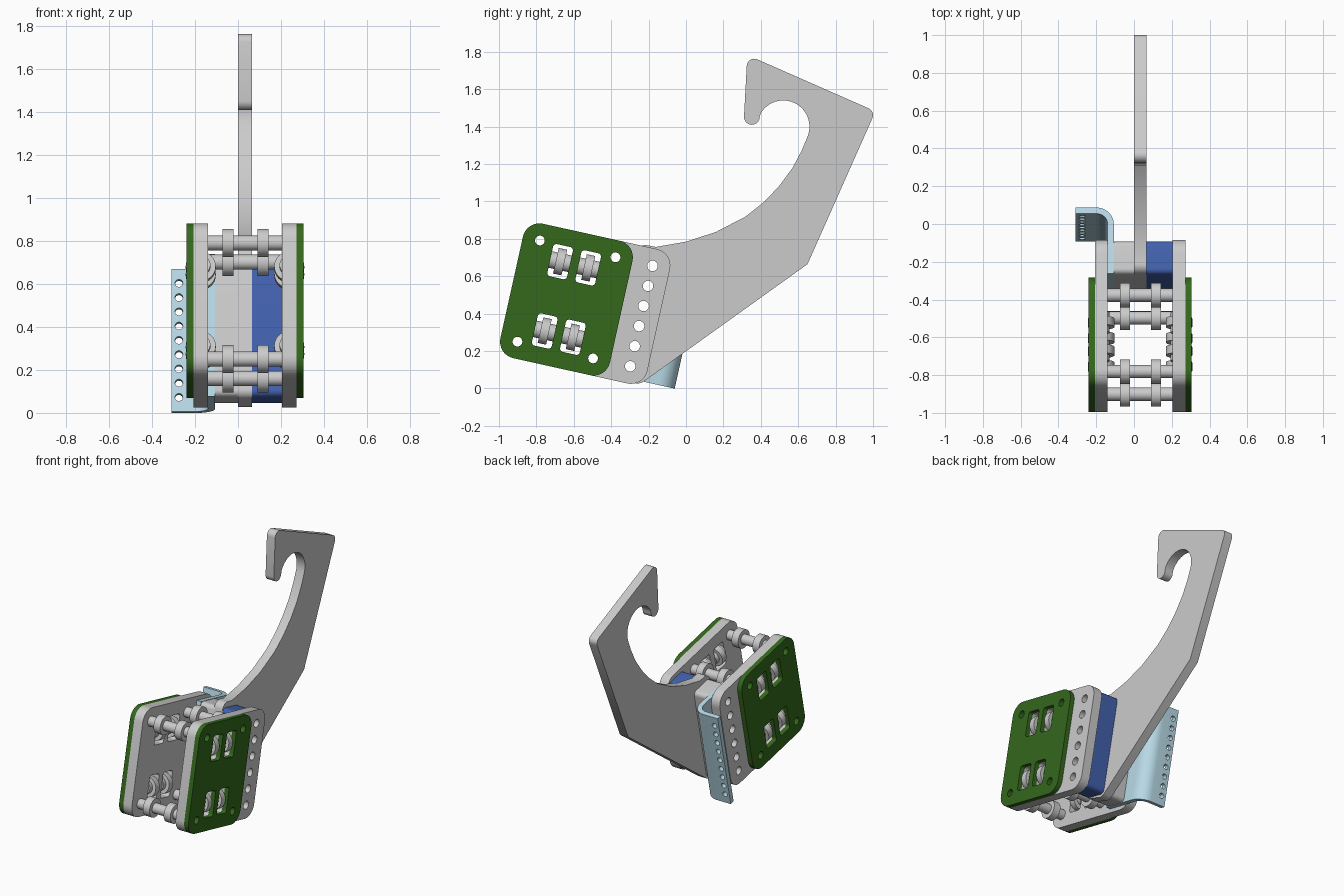
import bpy, bmesh, math
from mathutils import Matrix, Vector

if "Cube" in bpy.data.objects:
    bpy.data.objects.remove(bpy.data.objects["Cube"])

# Tilted frame of the trolley: local y runs across the plates, local z runs up them
FRAME = Matrix.Translation((0, -0.639, 0.476)) @ Matrix.Rotation(math.radians(-12.5), 4, 'X')
SIDE = Matrix(((0, 0, 1, 0), (1, 0, 0, 0), (0, 1, 0, 0), (0, 0, 0, 1)))    # profile in y-z, depth along x
ALONG = Matrix(((0, 1, 0, 0), (0, 0, 1, 0), (1, 0, 0, 0), (0, 0, 0, 1)))   # profile in z-x, depth along y
MID = 0.0325                                                              # mid-plane of the trolley


def material(name, rgb):
    m = bpy.data.materials.new(name)
    m.diffuse_color = (*rgb, 1)
    m.use_nodes = True
    m.node_tree.nodes["Principled BSDF"].inputs["Base Color"].default_value = m.diffuse_color
    return m


GREEN = material("green", (0.035, 0.14, 0.012))
BLUE = material("blue", (0.055, 0.12, 0.42))
PALE = material("pale_blue", (0.48, 0.70, 0.80))


def arc(cx, cy, r, a0=0, a1=360, n=32):
    full = abs(a1 - a0) == 360
    angles = [math.radians(a0 + (a1 - a0) * i / n) for i in range(n if full else n + 1)]
    return [(cx + r * math.cos(a), cy + r * math.sin(a)) for a in angles]


def fillet(points, n=8):
    """Round the corners of a polygon given as (a, b[, radius])."""
    out = []
    for i, p in enumerate(points):
        r = p[2] if len(p) > 2 else 0
        c = Vector(p[:2])
        if not r:
            out.append(tuple(c))
            continue
        d0 = (Vector(points[i - 1][:2]) - c).normalized()
        d1 = (Vector(points[(i + 1) % len(points)][:2]) - c).normalized()
        half = d0.angle(d1) / 2
        centre = c + (d0 + d1).normalized() * r / math.sin(half)
        s = c + d0 * r / math.tan(half) - centre
        e = c + d1 * r / math.tan(half) - centre
        sweep = s.angle_signed(e)
        for k in range(n + 1):
            t = -sweep * k / n
            out.append((centre.x + s.x * math.cos(t) - s.y * math.sin(t),
                        centre.y + s.x * math.sin(t) + s.y * math.cos(t)))
    return out


def box(a0, a1, b0, b1, r):
    return fillet([(a0, b0, r), (a1, b0, r), (a1, b1, r), (a0, b1, r)])


def extrude(name, outline, d0, d1, matrix, holes=(), mat=None):
    """Extrude a filled outline with holes from depth d0 to d1."""
    cu = bpy.data.curves.new(name, 'CURVE')
    cu.dimensions, cu.fill_mode, cu.extrude = '2D', 'BOTH', (d1 - d0) / 2
    for loop in [outline, *holes]:
        s = cu.splines.new('POLY')
        s.points.add(len(loop) - 1)
        for pt, co in zip(s.points, loop):
            pt.co = (*co, 0, 1)
        s.use_cyclic_u = True
    tmp = bpy.data.objects.new("tmp", cu)
    me = bpy.data.meshes.new_from_object(tmp)
    bpy.data.objects.remove(tmp)
    bpy.data.curves.remove(cu)
    bm = bmesh.new()
    bm.from_mesh(me)
    bmesh.ops.remove_doubles(bm, verts=bm.verts, dist=1e-5)
    bmesh.ops.translate(bm, verts=bm.verts, vec=(0, 0, (d0 + d1) / 2))
    bmesh.ops.recalc_face_normals(bm, faces=bm.faces)
    bm.to_mesh(me)
    bm.free()
    me.name = name
    me.materials.clear()
    if mat:
        me.materials.append(mat)
    ob = bpy.data.objects.new(name, me)
    bpy.context.collection.objects.link(ob)
    ob.matrix_world = matrix
    bpy.ops.object.select_all(action='DESELECT')
    ob.select_set(True)
    bpy.context.view_layer.objects.active = ob
    bpy.ops.object.shade_smooth_by_angle(angle=math.radians(32))
    return ob


PLATE = FRAME @ SIDE
rods = [(a, b) for a in (-0.207, 0.207) for b in (-0.277, 0.277)]
windows = [(a, b) for a in (-0.077, 0.077) for b in (-0.19, 0.19)]
bolts = [(0.41, -0.275 + 0.11 * i) for i in range(6)]
rod_holes = [arc(a, b, 0.026) for a, b in rods]
window_holes = [box(a - 0.054, a + 0.054, b - 0.088, b + 0.088, 0.018) for a, b in windows]
bolt_holes = [arc(a, b, 0.028) for a, b in bolts]

# Side plates, coloured covers and guide rollers on both sides
for side, sign in (("left", -1), ("right", 1)):
    def span(a, b):
        return sorted((MID + sign * a, MID + sign * b))
    extrude(side + "_plate", box(-0.3, 0.505, -0.368, 0.368, 0.09), *span(0.1725, 0.2395), PLATE,
            rod_holes + window_holes + bolt_holes)
    extrude(side + "_cover", box(-0.3, 0.3, -0.368, 0.368, 0.09), *span(0.2395, 0.2725), PLATE,
            rod_holes + window_holes, GREEN)
    x = MID + sign * 0.206
    for a, b in windows:
        extrude(side + "_guide_roller", arc(b, x, 0.07), a - 0.023, a + 0.023, FRAME @ ALONG)
        extrude(side + "_roller_pin", arc(b, x, 0.045), a - 0.054, a + 0.054, FRAME @ ALONG)

# Hollow cross rods with two wheels each
for a, b in rods:
    extrude("cross_rod", arc(a, b, 0.035), -0.14, 0.205, PLATE, [arc(a, b, 0.026)])
    for x in (MID - 0.0795, MID + 0.0845):
        extrude("rod_wheel", arc(a, b, 0.065), x - 0.026, x + 0.026, PLATE, [arc(a, b, 0.034)])

# Spacer blocks either side of the hook
block = box(0.31, 0.49, -0.338, 0.338, 0.03)
extrude("blue_spacer", block, 0.065, 0.205, PLATE, bolt_holes, BLUE)
extrude("grey_spacer", block, -0.107, 0.0, PLATE, bolt_holes)

# Hook arm, drawn in world y-z
inner = [(-0.16, 0.757), (0, 0.785), (0.16, 0.837), (0.32, 0.92), (0.42, 1.0),
         (0.5, 1.085), (0.57, 1.18), (0.62, 1.275)]
hook = fillet([(-0.256, 0.775, 0.05)] + inner + arc(0.52, 1.4, 0.14, -20, 150, 24)
              + arc(0.352, 1.452, 0.042, 0, -180, 12)
              + [(0.328, 1.783, 0.04), (1.013, 1.482, 0.04), (0.65, 0.665),
                 (-0.25, 0.02, 0.06), (-0.41, 0.077, 0.04)])
world_bolts = []
for loop in bolt_holes:
    world_bolts.append([tuple((FRAME @ Vector((0, a, b))).yz) for a, b in loop])
extrude("hook_arm", hook, 0.0, 0.065, SIDE, world_bolts)

# Bent bracket with a row of holes in the flange
profile = fillet([(-0.14, 0.31), (-0.107, 0.31), (-0.107, 0.668, 0.09), (-0.31, 0.668),
                  (-0.31, 0.635), (-0.14, 0.635, 0.057)], 12)
bracket = extrude("bent_bracket", profile, -0.34, 0.34, FRAME, mat=PALE)
bm = bmesh.new()
for i in range(9):
    m = Matrix.Translation((-0.275, 0.65, -0.272 + 0.068 * i)) @ Matrix.Rotation(math.pi / 2, 4, 'X')
    bmesh.ops.create_cone(bm, cap_ends=True, segments=24, radius1=0.018, radius2=0.018, depth=0.2, matrix=m)
for a, b in bolts:
    m = Matrix.Translation((-0.1235, a, b)) @ Matrix.Rotation(math.pi / 2, 4, 'Y')
    bmesh.ops.create_cone(bm, cap_ends=True, segments=32, radius1=0.028, radius2=0.028, depth=0.1, matrix=m)
me = bpy.data.meshes.new("bracket_drill")
bm.to_mesh(me)
bm.free()
drill = bpy.data.objects.new("bracket_drill", me)
bpy.context.collection.objects.link(drill)
drill.matrix_world = FRAME
drill.hide_render = True
cut = bracket.modifiers.new("holes", 'BOOLEAN')
cut.operation, cut.solver, cut.object = 'DIFFERENCE', 'EXACT', drill
bpy.context.view_layer.objects.active = bracket
bpy.ops.object.modifier_move_to_index(modifier="holes", index=0)
bpy.ops.object.modifier_apply(modifier="holes")
bpy.data.objects.remove(drill)
bpy.ops.object.shade_smooth_by_angle(angle=math.radians(32))
